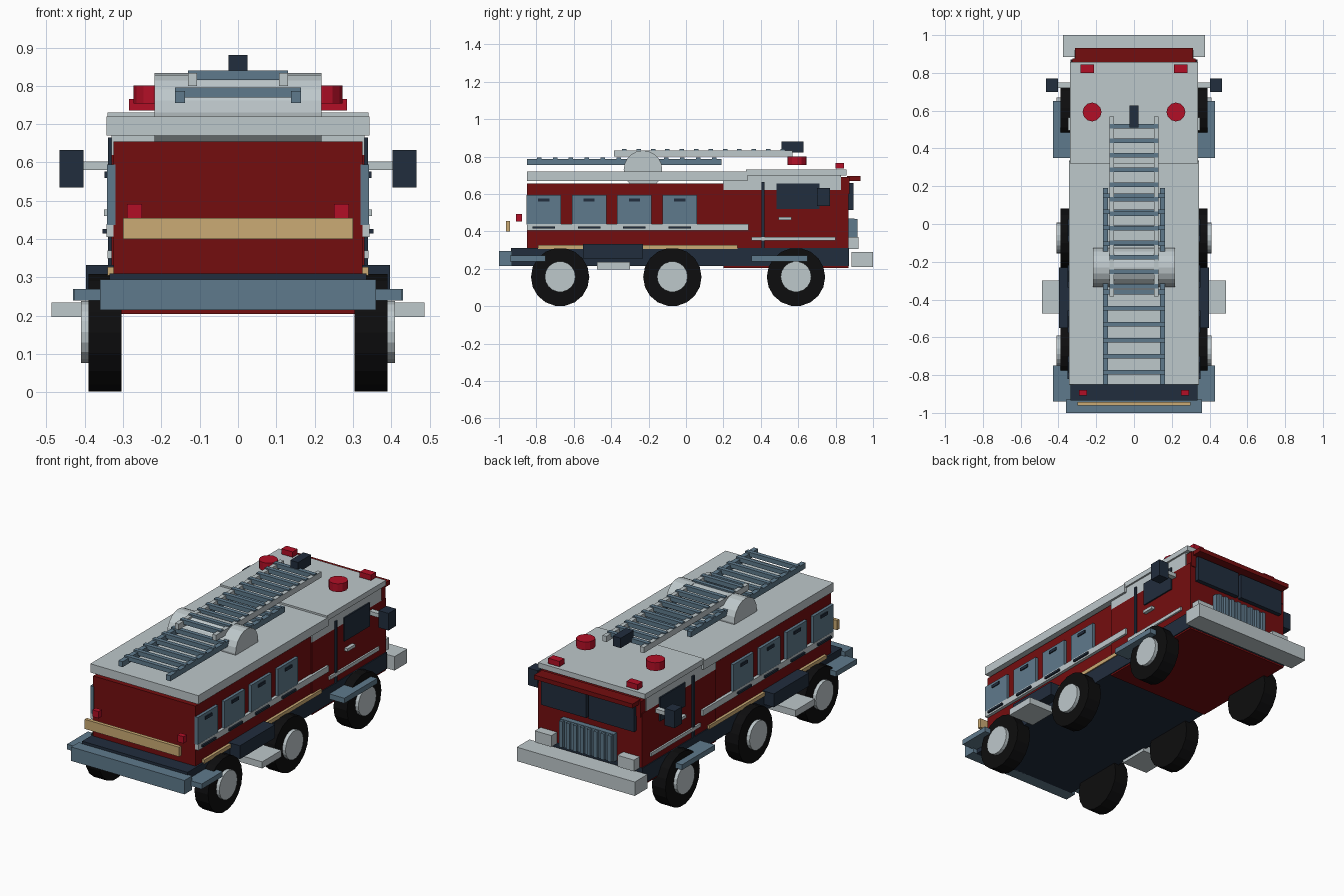
import bpy, bmesh, math
from mathutils import Matrix


def mat(name, r, g, b):
    lin = lambda c: (c / 255 / 12.92) if c < 11 else ((c / 255 + 0.055) / 1.055) ** 2.4
    m = bpy.data.materials.new(name)
    m.diffuse_color = (lin(r), lin(g), lin(b), 1)
    return m


RED = mat("dark red", 116, 13, 15)
SIGNAL = mat("signal red", 178, 15, 38)
GREY = mat("light grey", 190, 200, 203)
BLUE = mat("steel blue", 95, 122, 140)
NAVY = mat("navy", 33, 45, 61)
TAN = mat("tan", 203, 171, 117)
BLACK = mat("tyre black", 13, 13, 14)


def finish(name, bm, m):
    me = bpy.data.meshes.new(name)
    bm.to_mesh(me)
    bm.free()
    me.materials.append(m)
    ob = bpy.data.objects.new(name, me)
    bpy.context.collection.objects.link(ob)
    return ob


def box(name, m, x, y, z):
    """Box from (min, max) ranges."""
    bm = bmesh.new()
    bmesh.ops.create_cube(bm, size=1)
    for v in bm.verts:
        v.co = [(r[0] + r[1]) / 2 + c * (r[1] - r[0]) for r, c in zip((x, y, z), v.co)]
    return finish(name, bm, m)


def pair(name, m, x, y, z):
    """Box on the right side and its mirror image on the left."""
    box(name + "_right", m, x, y, z)
    box(name + "_left", m, (-x[1], -x[0]), y, z)


def cyl(name, m, centre, r, depth, sides, axis="X"):
    bm = bmesh.new()
    rot = Matrix.Rotation(math.pi / 2, 4, "Y") if axis == "X" else Matrix()
    bmesh.ops.create_cone(bm, cap_ends=True, segments=sides, radius1=r, radius2=r,
                          depth=depth, matrix=Matrix.Translation(centre) @ rot)
    return finish(name, bm, m)


# Chassis, body and cab
box("chassis", NAVY, (-0.335, 0.335), (-0.935, 0.872), (0.215, 0.31))
box("rear_body", RED, (-0.325, 0.325), (-0.85, 0.41), (0.29, 0.655))
box("cab", RED, (-0.33, 0.33), (0.2, 0.87), (0.205, 0.62))
box("cab_upper", GREY, (-0.33, 0.33), (0.2, 0.83), (0.62, 0.70))
box("body_roof", GREY, (-0.343, 0.343), (-0.85, 0.33), (0.67, 0.72))
box("cab_roof", GREY, (-0.34, 0.34), (0.32, 0.857), (0.70, 0.73))
box("windscreen_frame", RED, (-0.325, 0.325), (0.8, 0.875), (0.6, 0.69))
box("sun_visor", RED, (-0.313, 0.313), (0.86, 0.932), (0.67, 0.695))

# Bumpers
box("front_bumper", GREY, (-0.375, 0.375), (0.885, 1.0), (0.21, 0.29))
box("rear_bumper", BLUE, (-0.36, 0.36), (-1.0, -0.93), (0.215, 0.295))

# Cab front: windscreen panes, grille and headlights
pair("windscreen", NAVY, (0.008, 0.295), (0.87, 0.895), (0.515, 0.66))
box("grille", BLUE, (-0.17, 0.17), (0.87, 0.9), (0.31, 0.47))
for i in range(8):
    x = -0.154 + i * 0.044
    box(f"grille_slat_{i}", BLUE, (x - 0.011, x + 0.011), (0.9, 0.916), (0.315, 0.465))
pair("headlight", GREY, (0.21, 0.315), (0.87, 0.922), (0.305, 0.37))

# Cab sides
pair("door_line", NAVY, (0.325, 0.339), (0.403, 0.42), (0.31, 0.665))
pair("side_window", NAVY, (0.325, 0.338), (0.485, 0.715), (0.52, 0.655))
pair("cab_stripe", GREY, (0.325, 0.34), (0.35, 0.80), (0.35, 0.37))
pair("door_handle", GREY, (0.325, 0.35), (0.495, 0.565), (0.46, 0.477))
pair("mirror_arm", GREY, (0.325, 0.41), (0.72, 0.75), (0.58, 0.603))
pair("mirror", NAVY, (0.403, 0.466), (0.70, 0.77), (0.535, 0.633))

# Body sides: stripes and equipment lockers
pair("body_stripe", GREY, (0.32, 0.343), (-0.85, 0.335), (0.405, 0.44))
pair("lower_stripe", TAN, (0.32, 0.341), (-0.79, 0.275), (0.305, 0.327))
for i in range(4):
    c = -0.76 + i * 0.242
    pair(f"locker_{i}", BLUE, (0.32, 0.342), (c - 0.092, c + 0.092), (0.437, 0.595))
    pair(f"locker_handle_{i}", NAVY, (0.34, 0.348), (c - 0.03, c + 0.03), (0.56, 0.577))
    pair(f"locker_latch_{i}", NAVY, (0.34, 0.353), (c - 0.06, c + 0.06), (0.415, 0.427))

# Running boards, tank boxes and steps
pair("front_running_board", BLUE, (0.32, 0.43), (0.35, 0.65), (0.24, 0.27))
pair("rear_running_board", BLUE, (0.32, 0.428), (-0.94, -0.75), (0.24, 0.27))
pair("side_tank", NAVY, (0.32, 0.397), (-0.55, -0.23), (0.255, 0.332))
pair("side_step", GREY, (0.32, 0.486), (-0.475, -0.30), (0.197, 0.235))

# Rear details
box("rear_stripe", TAN, (-0.3, 0.3), (-0.962, -0.942), (0.4, 0.455))
pair("tail_light", SIGNAL, (0.25, 0.29), (-0.908, -0.878), (0.453, 0.492))

# Wheels
for s, side in ((1, "right"), (-1, "left")):
    for i, y in enumerate((-0.673, -0.073, 0.588)):
        cyl(f"tyre_{side}_{i}", BLACK, (s * 0.347, y, 0.156), 0.156, 0.086, 18)
        cyl(f"hub_{side}_{i}", GREY, (s * 0.36, y, 0.158), 0.082, 0.1, 18)

# Roof lights
for s, side in ((1, "right"), (-1, "left")):
    cyl(f"beacon_{side}", SIGNAL, (s * 0.222, 0.593, 0.778), 0.05, 0.047, 12, "Z")
pair("roof_lamp", SIGNAL, (0.213, 0.284), (0.80, 0.845), (0.735, 0.766))

# Ladder turntable drum
cyl("ladder_drum", GREY, (0, -0.23, 0.73), 0.103, 0.435, 20)

# Lower and upper ladder
pair("lower_ladder_rail", BLUE, (0.138, 0.165), (-0.85, 0.19), (0.755, 0.786))
for i in range(12):
    y = -0.785 + i * 0.085
    box(f"lower_rung_{i}", BLUE, (-0.165, 0.165), (y - 0.012, y + 0.012), (0.77, 0.795))
pair("upper_ladder_rail", GREY, (0.107, 0.131), (-0.385, 0.57), (0.80, 0.833))
for i in range(12):
    y = -0.33 + i * 0.077
    box(f"upper_rung_{i}", BLUE, (-0.13, 0.13), (y - 0.012, y + 0.012), (0.815, 0.84))
box("ladder_nozzle", NAVY, (-0.025, 0.025), (0.51, 0.628), (0.823, 0.88))
